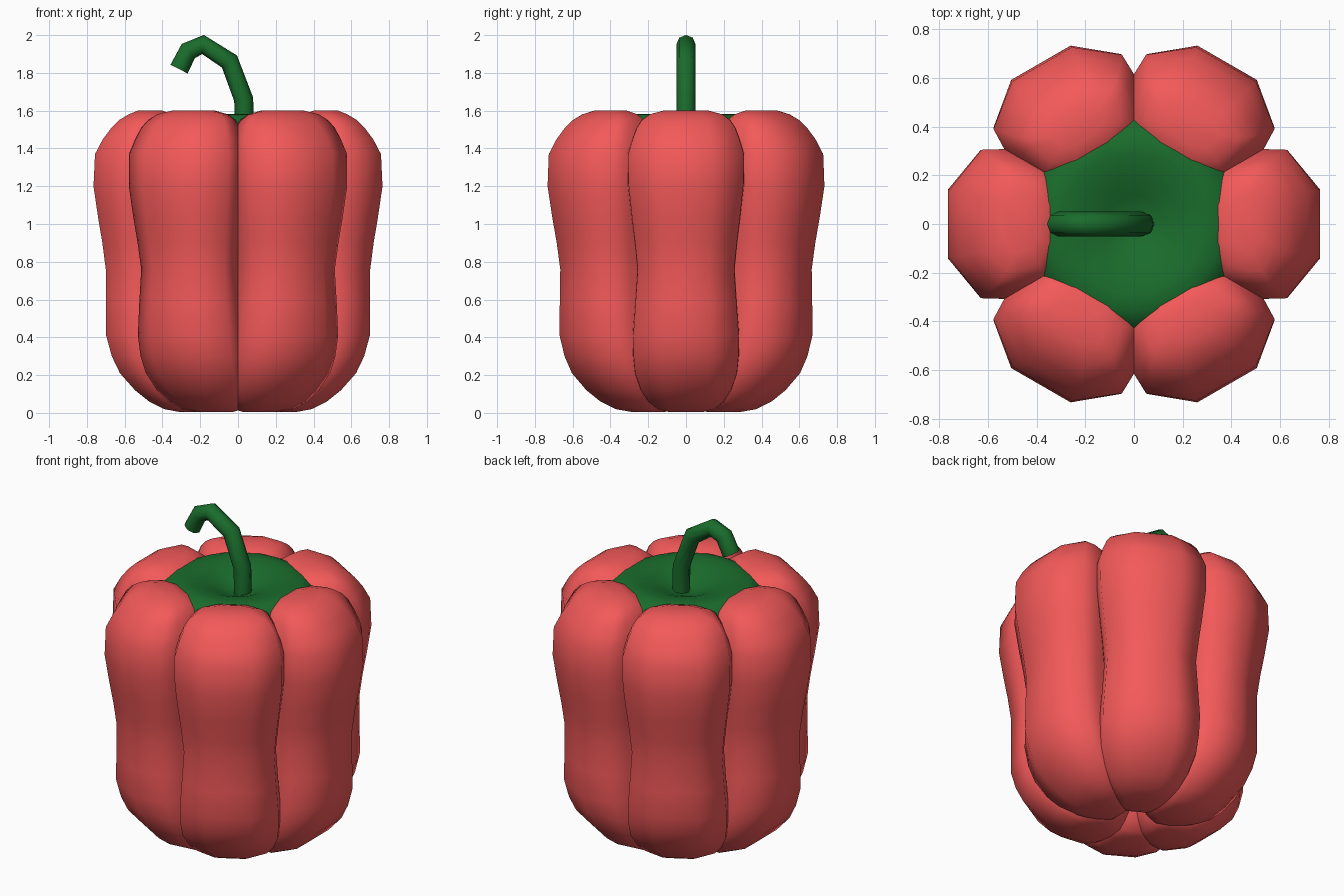
import bpy, bmesh, math
from mathutils import Vector

if "Cube" in bpy.data.objects:
    bpy.data.objects.remove(bpy.data.objects["Cube"])


def material(name, rgb):
    m = bpy.data.materials.new(name)
    m.diffuse_color = (*rgb, 1)
    m.use_nodes = True
    m.node_tree.nodes["Principled BSDF"].inputs["Base Color"].default_value = m.diffuse_color
    return m


RED = material("red_skin", (0.9, 0.1, 0.1))
GREEN = material("green_stalk", (0.01, 0.15, 0.025))


def loft(name, rings, mat, sharp=60):
    """Skin a list of equal-length point rings and cap both ends."""
    bm = bmesh.new()
    vs = [[bm.verts.new(p) for p in ring] for ring in rings]
    n = len(vs[0])
    for a, b in zip(vs, vs[1:]):
        for i in range(n):
            j = (i + 1) % n
            bm.faces.new((a[i], a[j], b[j], b[i]))
    bm.faces.new(vs[0][::-1])
    bm.faces.new(vs[-1])
    bmesh.ops.recalc_face_normals(bm, faces=bm.faces)
    me = bpy.data.meshes.new(name)
    bm.to_mesh(me)
    bm.free()
    me.materials.append(mat)
    me.shade_smooth()
    me.set_sharp_from_angle(angle=math.radians(sharp))
    return me


def add(name, me, turn=0):
    ob = bpy.data.objects.new(name, me)
    ob.rotation_euler.z = math.radians(turn)
    bpy.context.collection.objects.link(ob)
    return ob


# Lobe: ten-sided section; rows are z, outer radius, middle, inner radius, half width
half = [(1, .46), (.53, .99), (.17, 1), (-.6, .85), (-1, .4)]
section = half + [(u, -w) for u, w in reversed(half)]
rows = [(.005, .31, .24, .15, .09), (.02, .39, .27, .11, .15), (.06, .47, .30, .07, .20),
        (.12, .545, .33, .03, .24), (.21, .625, .38, 0, .272), (.30, .668, .42, 0, .28),
        (.41, .698, .44, .02, .282), (.58, .70, .45, .1, .27), (.76, .70, .45, .15, .258),
        (.90, .718, .46, .18, .272), (1.03, .74, .47, .2, .288), (1.2, .765, .48, .22, .306),
        (1.37, .757, .48, .24, .308), (1.45, .715, .47, .26, .285), (1.51, .67, .47, .285, .262),
        (1.55, .63, .46, .31, .235), (1.58, .58, .46, .345, .195), (1.6, .53, .45, .40, .12)]
rings = []
for z, out, mid, inn, hw in rows:
    rings.append([(mid + u * ((out - mid) if u > 0 else (mid - inn)), w * hw, z)
                  for u, w in section])
lobe = loft("lobe", rings, RED)
for k in range(6):
    add(f"lobe_{k + 1}", lobe, 60 * k)

# Green crown: dished disc between the lobes
crown = [(.01, 1.50), (.06, 1.505), (.12, 1.53), (.2, 1.562), (.29, 1.583),
         (.36, 1.58), (.42, 1.545), (.46, 1.47), (.2, 1.4)]
rings = [[(r * math.cos(a), r * math.sin(a), z)
          for a in (math.tau * i / 24 for i in range(24))] for r, z in crown]
add("crown", loft("crown", rings, GREEN))

# Hooked stem swept along a bent path
path = [Vector((x, 0, z)) for x, z in [(.035, 1.46), (.03, 1.66), (-.045, 1.86),
                                       (-.185, 1.95), (-.263, 1.916), (-.312, 1.82)]]
rings = []
for i, p in enumerate(path):
    before = (p - path[i - 1]).normalized() if i else Vector()
    after = (path[i + 1] - p).normalized() if i + 1 < len(path) else Vector()
    t = (before + after).normalized()
    side = Vector((t.z, 0, -t.x))
    rings.append([p + .051 * (math.cos(a) * side + math.sin(a) * Vector((0, 1, 0)))
                  for a in (math.tau * k / 8 for k in range(8))])
add("stem", loft("stem", rings, GREEN))
